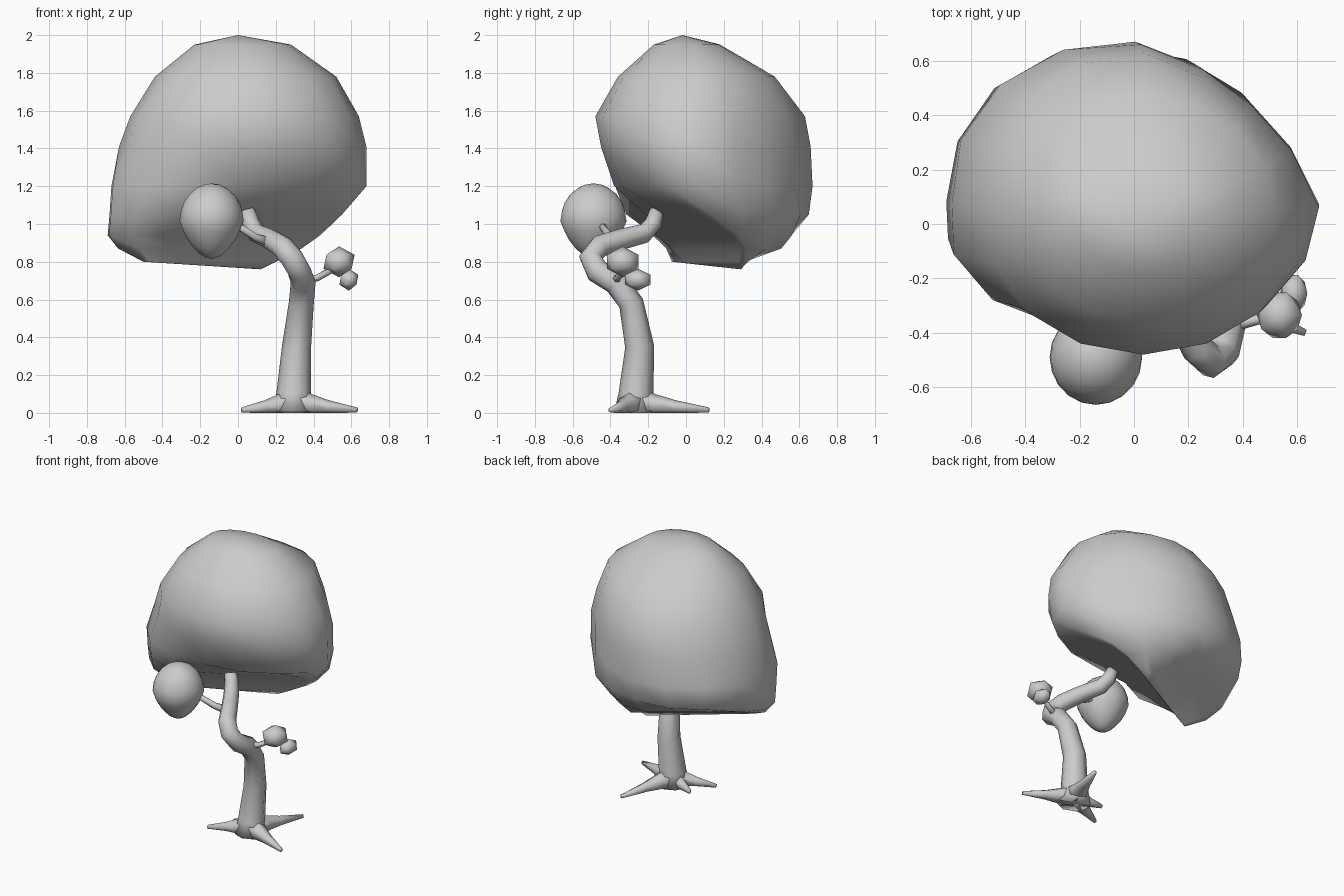
import bpy, bmesh, math
from mathutils import Vector

cube = bpy.data.objects.get("Cube")
if cube:
    bpy.data.objects.remove(cube)

grey = bpy.data.materials.new("plain grey")
grey.use_nodes = True
GREY = (0.6, 0.6, 0.6, 1)
grey.diffuse_color = GREY
grey.node_tree.nodes["Principled BSDF"].inputs["Base Color"].default_value = GREY


def make(name, bm):
    bmesh.ops.recalc_face_normals(bm, faces=bm.faces)
    for f in bm.faces:
        f.smooth = True
    me = bpy.data.meshes.new(name)
    bm.to_mesh(me)
    bm.free()
    me.materials.append(grey)
    ob = bpy.data.objects.new(name, me)
    bpy.context.collection.objects.link(ob)


def bridge(bm, rings):
    for a, b in zip(rings, rings[1:]):
        n = len(a)
        for i in range(n):
            j = (i + 1) % n
            bm.faces.new((a[i], a[j], b[j], b[i]))


def fan(bm, ring, point):
    tip = bm.verts.new(point)
    for i in range(len(ring)):
        bm.faces.new((ring[i - 1], ring[i], tip))


def tube(name, points, radii, sides=8, up=(0, 1, 0)):
    """Tapered tube swept along points, kept above the ground."""
    bm = bmesh.new()
    pts = [Vector(p) for p in points]
    rings = []
    side = Vector(up)
    for k, (p, r) in enumerate(zip(pts, radii)):
        t = (pts[min(k + 1, len(pts) - 1)] - pts[max(k - 1, 0)]).normalized()
        side = (side - t * side.dot(t)).normalized()
        other = t.cross(side)
        ring = []
        for i in range(sides):
            a = math.tau * i / sides
            v = p + r * (side * math.cos(a) + other * math.sin(a))
            v.z = max(v.z, 0)
            ring.append(bm.verts.new(v))
        rings.append(ring)
    bridge(bm, rings)
    bm.faces.new(rings[0])
    bm.faces.new(rings[-1])
    make(name, bm)


def blob(name, center, size, detail, taper=0.0):
    """Rounded leaf clump, optionally narrowing downwards."""
    bm = bmesh.new()
    bmesh.ops.create_icosphere(bm, subdivisions=detail, radius=1)
    for v in bm.verts:
        k = 1 + taper * min(v.co.z, 0)
        v.co = Vector((v.co.x * k * size[0], v.co.y * k * size[1],
                       v.co.z * size[2])) + Vector(center)
    make(name, bm)


# Main crown: stacked rings of (height, x min, x max, y min, y max,
# front reach, back reach); the reaches pinch the bottom into a slanting ridge
levels = [
    (1.95, -.23, .28, -.17, .18, 1, 1), (1.78, -.44, .52, -.36, .47, 1, 1),
    (1.57, -.57, .64, -.48, .63, 1, 1), (1.41, -.63, .68, -.45, .66, 1, 1),
    (1.2, -.67, .68, -.38, .67, .42, 1), (1.05, -.68, .58, -.32, .65, .14, .74),
    (.94, -.69, .48, -.25, .6, -.04, .5), (.87, -.64, .4, -.16, .56, -.12, .36),
    (.8, -.57, .28, -.08, .43, -.17, .21)]
front, back = Vector((.47, -.88, 0)), Vector((-.57, .82, 0))
bm = bmesh.new()
rings = []
N = 16
for z, x0, x1, y0, y1, front_reach, back_reach in levels:
    cx, cy = (x0 + x1) / 2, .15 * (y0 + y1) + .03
    ring = []
    for i in range(N):
        a = math.tau * i / N
        c, s = math.cos(a), math.sin(a)
        k = 1
        if c > 0 and s > 0 and 1.1 < z < 1.7:    # flatter back left
            k -= .12 * math.sin(2 * a)
        elif c < 0 and z < 1.3:                  # fuller lower right side
            k += (.1 if s < 0 else .04) * abs(math.sin(2 * a))
        x = cx + c * k * (x1 - cx if c > 0 else cx - x0)
        y = cy + s * k * (y1 - cy if s > 0 else cy - y0)
        p = Vector((x, y, z))
        p -= back * max(0, p.dot(back) - back_reach)
        p -= front * max(0, p.dot(front) - front_reach)
        ring.append(bm.verts.new(p))
    rings.append(ring)
bridge(bm, rings)
fan(bm, rings[0], (0, -.02, 2))
fan(bm, rings[-1], (.12, .29, .76))
make("main_crown", bm)

# Crooked trunk
tube("trunk",
     [(.295, -.27, 0), (.295, -.265, .1), (.31, -.245, .35), (.335, -.29, .58),
      (.345, -.37, .69), (.325, -.47, .75), (.285, -.505, .82),
      (.235, -.46, .88), (.17, -.34, .92), (.1, -.22, .95),
      (.07, -.175, 1), (.05, -.155, 1.07)],
     [.11, .092, .077, .066, .066, .064, .062, .06, .056, .052, .048, .04])

# Roots fanning out over the ground
base = Vector((.295, -.27, .05))
for name, x, y in (("right_root", .02, -.38), ("back_root", .44, .12),
                   ("left_root", .63, -.4), ("short_root", .11, -.2)):
    tip = Vector((x, y, .015))
    mid = base.lerp(tip, .55)
    tube(name, [base, base.lerp(tip, .28), mid, tip],
         [.085, .058, .036, .014], 6, (0, 0, 1))

# Side branches and small leaf clumps
tube("right_branch", [(.18, -.36, .9), (.09, -.4, .93), (-.03, -.46, 1.01)],
     [.03, .022, .018], 6)
blob("right_clump", (-.14, -.49, 1.015), (.17, .175, .2), 3, .3)
tube("left_branch", [(.34, -.38, .7), (.42, -.36, .715), (.54, -.33, .78)],
     [.028, .02, .017], 6)
blob("upper_left_clump", (.535, -.335, .8), (.092, .098, .082), 1)
blob("lower_left_clump", (.587, -.255, .705), (.056, .08, .058), 1)
